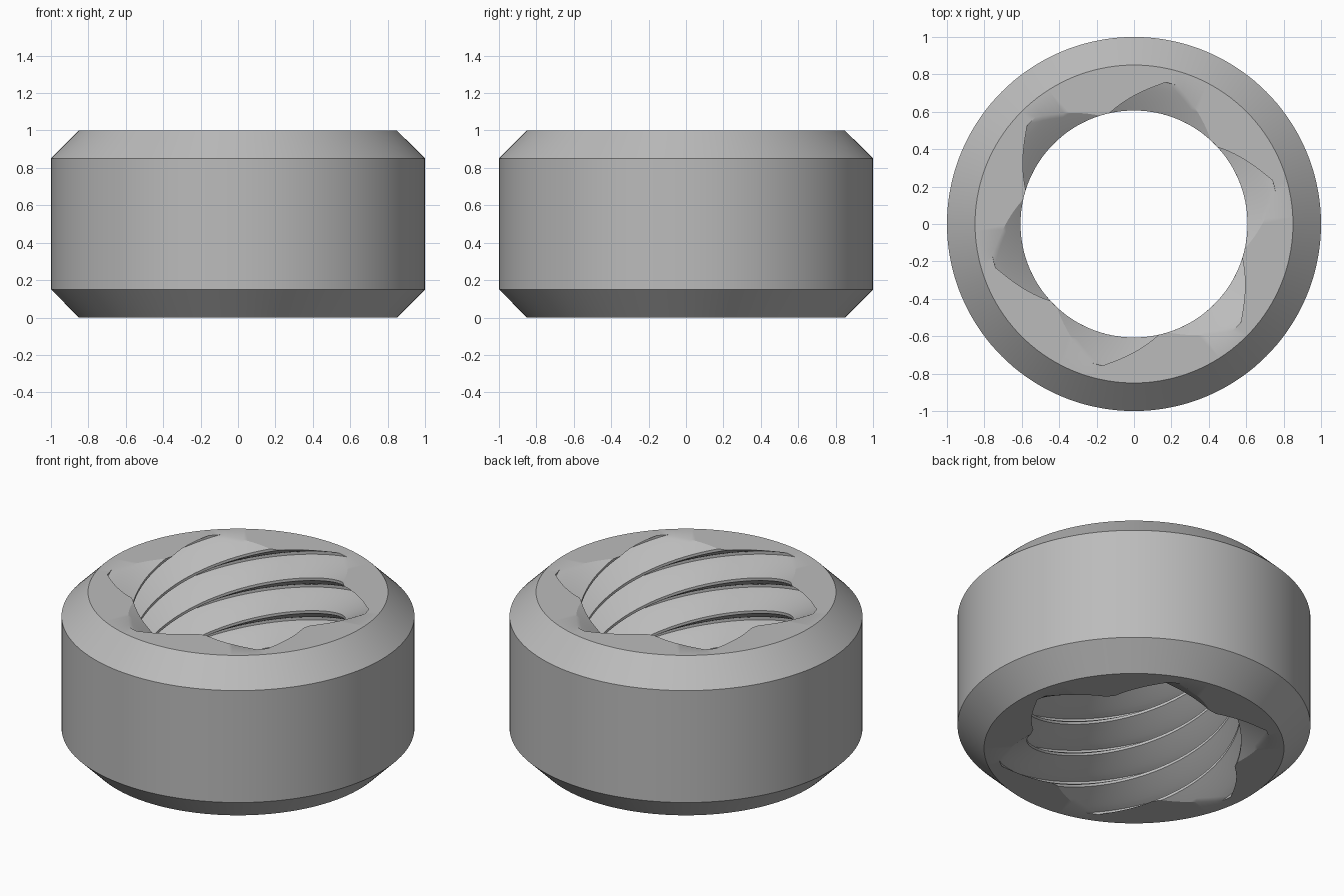
import bpy, bmesh, math

if "Cube" in bpy.data.objects:
    bpy.data.objects.remove(bpy.data.objects["Cube"])

STARTS = 6             # thread starts
STEP = 2.5             # degrees between columns
COLS = int(360 / STEP)
TWIST_COLS = 117       # columns turned from top to bottom
ROWS = 78              # rows along the bore
ROOT, CREST = 0.776, 0.607
PHASE = 15             # angle of a thread root on the top face


def thread_radius(col):
    """Radius of the bore at a column, deepest at each thread root."""
    pitch = 360 / STARTS
    offset = (col * STEP) % pitch
    offset = min(offset, pitch - offset)
    t = min(max((offset - STEP) / (pitch / 2 - 2 * STEP), 0), 1)
    return ROOT - (ROOT - CREST) * t ** 0.9


def make_ring(bm, radius, z, shift=0.0):
    verts = []
    for col in range(COLS):
        a = math.radians(PHASE + (col + shift) * STEP)
        r = radius(col)
        verts.append(bm.verts.new((r * math.cos(a), r * math.sin(a), z)))
    return verts


def bridge(bm, upper, lower):
    for i in range(COLS):
        j = (i + 1) % COLS
        bm.faces.new((upper[i], lower[i], lower[j], upper[j]))


bm = bmesh.new()

# chamfered outer wall
outline = [(0.85, 1.0), (1.0, 0.85), (1.0, 0.15), (0.85, 0.0)]
outer = [make_ring(bm, lambda col, r=r: r, z) for r, z in outline]
for upper, lower in zip(outer, outer[1:]):
    bridge(bm, upper, lower)

# left-handed multi-start thread lining the bore
bore = [make_ring(bm, thread_radius, 1 - k / ROWS, TWIST_COLS * k / ROWS)
        for k in range(ROWS + 1)]
for upper, lower in zip(bore, bore[1:]):
    bridge(bm, lower, upper)

# flat end faces
bridge(bm, bore[0], outer[0])
s = TWIST_COLS % COLS
bridge(bm, outer[-1], bore[-1][-s:] + bore[-1][:-s])

bmesh.ops.recalc_face_normals(bm, faces=bm.faces)
mesh = bpy.data.meshes.new("threaded_ring")
bm.to_mesh(mesh)
bm.free()
ring = bpy.data.objects.new("threaded_ring", mesh)
bpy.context.collection.objects.link(ring)

# plain grey metal
mat = bpy.data.materials.new("grey_metal")
mat.use_nodes = True
colour = (0.5, 0.5, 0.5, 1)
mat.diffuse_color = colour
mat.node_tree.nodes["Principled BSDF"].inputs["Base Color"].default_value = colour
mesh.materials.append(mat)

bpy.ops.object.select_all(action='DESELECT')
ring.select_set(True)
bpy.context.view_layer.objects.active = ring
bpy.ops.object.shade_smooth_by_angle(angle=math.radians(30))
